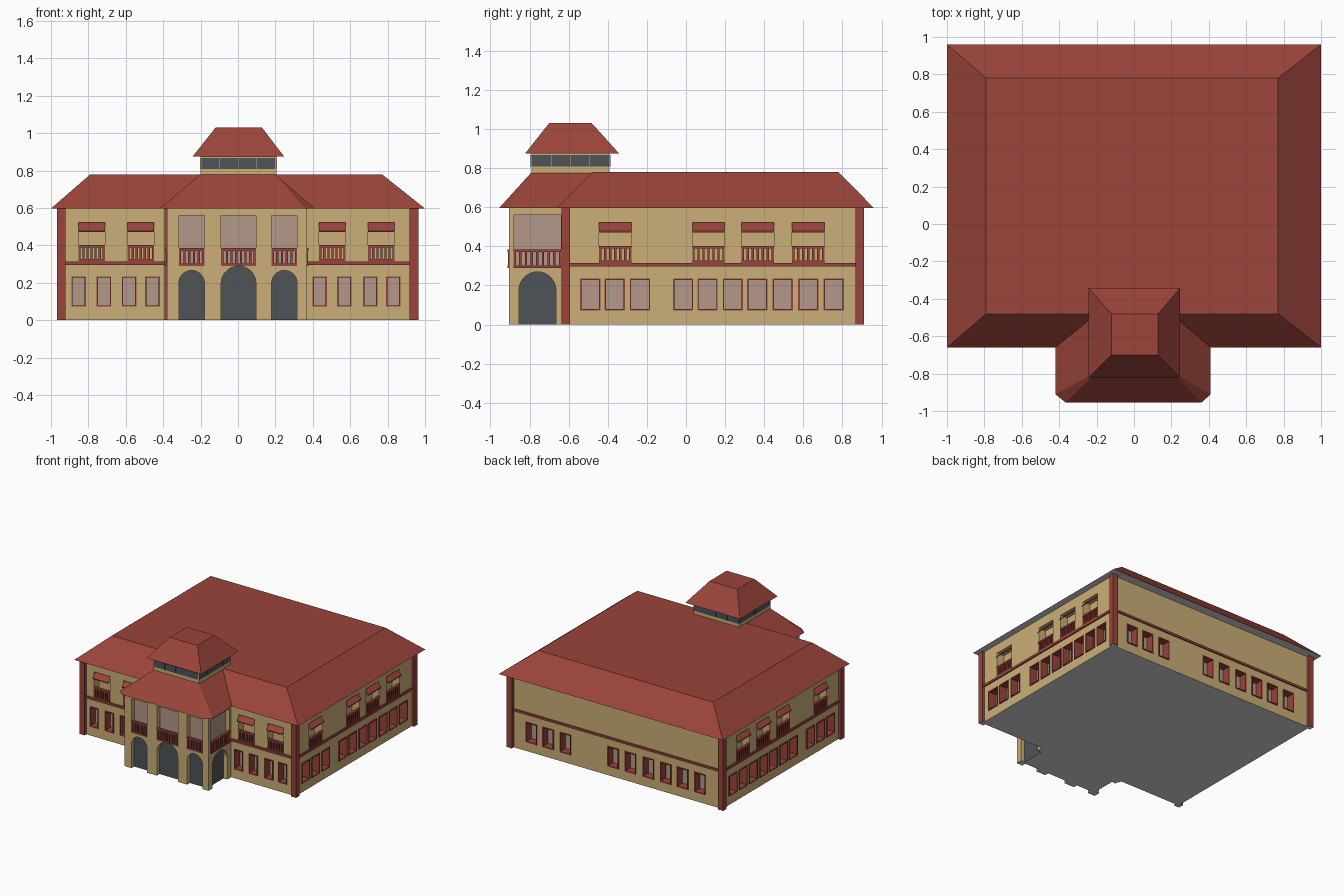
import bpy, bmesh, math

if "Cube" in bpy.data.objects:
    bpy.data.objects.remove(bpy.data.objects["Cube"])

COL = {
    "tan wall": (.60, .43, .186), "roof red": (.325, .058, .042), "trim red": (.315, .056, .043),
    "slate": (.078, .088, .097), "mauve glass": (.45, .315, .25), "under grey": (.68, .68, .68)}
MATS = {}
for n, c in COL.items():
    MATS[n] = bpy.data.materials.new(n)
    MATS[n].diffuse_color = (*c, 1)

parts = {}   # part name -> (bmesh, material name)


def hull(name, mat, pts, flip=False):
    """Add one convex solid to a named part."""
    bm = parts.setdefault(name, (bmesh.new(), mat))[0]
    vs = [bm.verts.new(p) for p in pts]
    geo = bmesh.ops.convex_hull(bm, input=vs)["geom"]
    fs = list({f for f in geo if isinstance(f, bmesh.types.BMFace)})
    bmesh.ops.recalc_face_normals(bm, faces=fs)
    if flip:
        bmesh.ops.reverse_faces(bm, faces=fs)


def box(name, mat, x, y, z, flip=False):
    hull(name, mat, [(a, b, c) for a in x for b in y for c in z], flip)


# Facades: (axis the wall runs along, position of its plane, outward sign)
SIDES = {"front": ("x", -.615, -1), "back": ("x", .885, 1), "right": ("y", .945, 1), "left": ("y", -.945, -1),
         "pfront": ("x", -.905, -1), "pright": ("y", .37, 1), "pleft": ("y", -.38, -1),
         "tfront": ("x", -.79, -1), "tback": ("x", -.39, 1), "tright": ("y", .205, 1), "tleft": ("y", -.2, -1)}


def at(side, u, d, z):
    axis, p, s = SIDES[side]
    return (u, p + s * d, z) if axis == "x" else (p + s * d, u, z)


def fbox(name, mat, side, u, d, z):
    hull(name, mat, [at(side, a, b, c) for a in u for b in d for c in z])


def balustrade(side, u0, u1, z0, z1, n):
    d = (-.012, .008)
    for z in ((z0, z0 + .012), (z1 - .014, z1)):
        fbox("balustrades", "trim red", side, (u0, u1), d, z)
    for i in range(n):
        c = u0 + .006 + (u1 - u0 - .012) * i / (n - 1)
        fbox("balustrades", "trim red", side, (c - .006, c + .006), (-.008, .005), (z0, z1))


def low_window(side, c, w):
    u0, u1, z0, z1, t = c - w / 2, c + w / 2, .073, .235, .007
    fbox("window_cutter", None, side, (u0 + .002, u1 - .002), (-.12, .05), (z0 + .002, z1 - .002))
    d = (-.07, .006)
    for u in ((u0, u0 + t), (u1 - t, u1)):
        fbox("window_frames", "trim red", side, u, d, (z0, z1))
    for z in ((z0, z0 + t), (z1 - t, z1)):
        fbox("window_frames", "trim red", side, (u0 + t, u1 - t), d, z)
    fbox("window_panes", "mauve glass", side, (u0 + t, u1 - t), (-.066, -.061), (z0 + t, z1 - t))


def balcony_window(side, c, w):
    u0, u1 = c - w / 2, c + w / 2
    fbox("window_cutter", None, side, (u0, u1), (-.12, .05), (.318, .522))
    fbox("balcony_backs", "tan wall", side, (u0, u1), (-.07, -.065), (.318, .522))
    balustrade(side, u0, u1, .315, .402, 7)
    # sloping awning
    hull("awnings", "trim red", [at(side, u, d, z) for u in (u0, u1)
         for d, z in ((-.03, .525), (-.03, .515), (.018, .478), (.018, .471))])


def arch(name, mat, side, c, w, h, d):
    r = w / 2
    prof = [(c - r, -.01 if mat is None else 0), (c + r, -.01 if mat is None else 0)]
    prof += [(c + r * math.cos(math.pi * i / 14), h - r + r * math.sin(math.pi * i / 14)) for i in range(15)]
    hull(name, mat, [at(side, u, k, z) for u, z in prof for k in d])


# Main body: hollow shell
box("main_walls", "tan wall", (-.945, .945), (-.615, .885), (0, .61))
box("main_walls", "tan wall", (-.87, .87), (-.54, .81), (.01, .6), flip=True)

# Ground floor windows
for c in (-.852, -.717, -.582, -.457, .437, .568, .707, .83):
    low_window("front", c, .078)
for c in (.76, .61, .455, .03, -.125, -.285, -.44, -.59, -.745):
    low_window("back", c, .1)
for s in ("left", "right"):
    for c in (-.49, -.365, -.235, -.015, .11, .24, .365, .495, .625, .755):
        low_window(s, c, .104)
    for c in (-.362, .115, .367, .625):
        balcony_window(s, c, .165)
for c in (-.783, -.52, .505, .767):
    balcony_window("front", c, .142)

# String course and corner columns
for s, u in (("front", (-.95, .95)), ("back", (-.95, .95)), ("left", (-.62, .89)), ("right", (-.62, .89))):
    fbox("string_course", "trim red", s, u, (-.01, .01), (.296, .314))
for x in ((-.968, -.923), (.918, .965)):
    for y in ((-.637, -.592), (.867, .91)):
        box("corner_columns", "trim red", x, y, (0, .605))
box("corner_columns", "trim red", (-.392, -.362), (-.637, -.6), (0, .605))

# Porch block with arches below and open loggia above
box("porch_walls", "tan wall", (-.38, .37), (-.905, -.6), (0, .61))
bays = [("pfront", -.248, .137, .266, 6), ("pfront", .003, .186, .29, 8), ("pfront", .248, .137, .266, 6),
        ("pright", -.76, .19, .27, 9), ("pleft", -.76, .19, .27, 9)]
for s, c, w, h, n in bays:
    arch("porch_cutter", None, s, c, w, h, (-.04, .05))
    arch("arch_doors", "slate", s, c, w, h, (-.042, -.034))
    uw = w / 2 if s == "pfront" else .122
    fbox("porch_cutter", None, s, (c - uw, c + uw), (-.04, .05), (.296, .56))
    fbox("window_panes", "mauve glass", s, (c - uw, c + uw), (-.042, -.036), (.296, .56))
    balustrade(s, c - uw, c + uw, .29, .385, n)


# Roofs
def frustum(name, x, y, tx, ty, z0, z1):
    hull(name, "roof red", [(a, b, z0) for a in x for b in y] + [(a, b, z1) for a in tx for b in ty])


frustum("main_roof", (-1, 1), (-.66, .96), (-.79, .77), (-.48, .78), .597, .78)
hull("porch_roof", "roof red",
     [(-.42, -.45, .597), (-.42, -.91, .597), (-.365, -.955, .597), (.36, -.955, .597), (.41, -.91, .597),
      (.41, -.45, .597)] + [(a, b, .779) for a in (-.2, .2) for b in (-.79, -.45)])
frustum("cupola_roof", (-.242, .246), (-.822, -.343), (-.12, .128), (-.7, -.482), .876, 1.03)

# Cupola with four slate panes per side
box("cupola_walls", "tan wall", (-.2, .205), (-.79, -.39), (.7, .88))
for s, m in (("tfront", .002), ("tback", .002), ("tleft", -.59), ("tright", -.59)):
    for i in range(4):
        u = m - .197 + i * .0988
        fbox("cupola_panes", "slate", s, (u, u + .096), (-.002, .004), (.808, .868))


# Turn the parts into objects
objs = {}
for name, (bm, mat) in parts.items():
    bmesh.ops.dissolve_limit(bm, angle_limit=.01, verts=bm.verts, edges=bm.edges)
    me = bpy.data.meshes.new(name)
    bm.to_mesh(me)
    bm.free()
    objs[name] = bpy.data.objects.new(name, me)
    bpy.context.collection.objects.link(objs[name])

# Cut the openings
for wall, cut in (("main_walls", "window_cutter"), ("porch_walls", "porch_cutter")):
    ob, cu = objs[wall], objs.pop(cut)
    mod = ob.modifiers.new("cut", "BOOLEAN")
    mod.operation, mod.solver, mod.object = "DIFFERENCE", "EXACT", cu
    dg = bpy.context.evaluated_depsgraph_get()
    me = bpy.data.meshes.new_from_object(ob.evaluated_get(dg))
    ob.modifiers.clear()
    ob.data = me
    bpy.data.objects.remove(cu)

# Colours: undersides of roofs and footprint are grey
for name, ob in objs.items():
    me = ob.data
    me.materials.clear()
    me.materials.append(MATS[parts[name][1]])
    me.materials.append(MATS["under grey"])
    for p in me.polygons:
        under = p.normal.z < -.9 and (p.center.z < .001 or name.endswith("roof"))
        p.material_index = 1 if under else 0

for m in bpy.data.materials:
    if m.users and not m.is_grease_pencil:
        m.use_nodes = True
        m.node_tree.nodes["Principled BSDF"].inputs["Base Color"].default_value = m.diffuse_color
